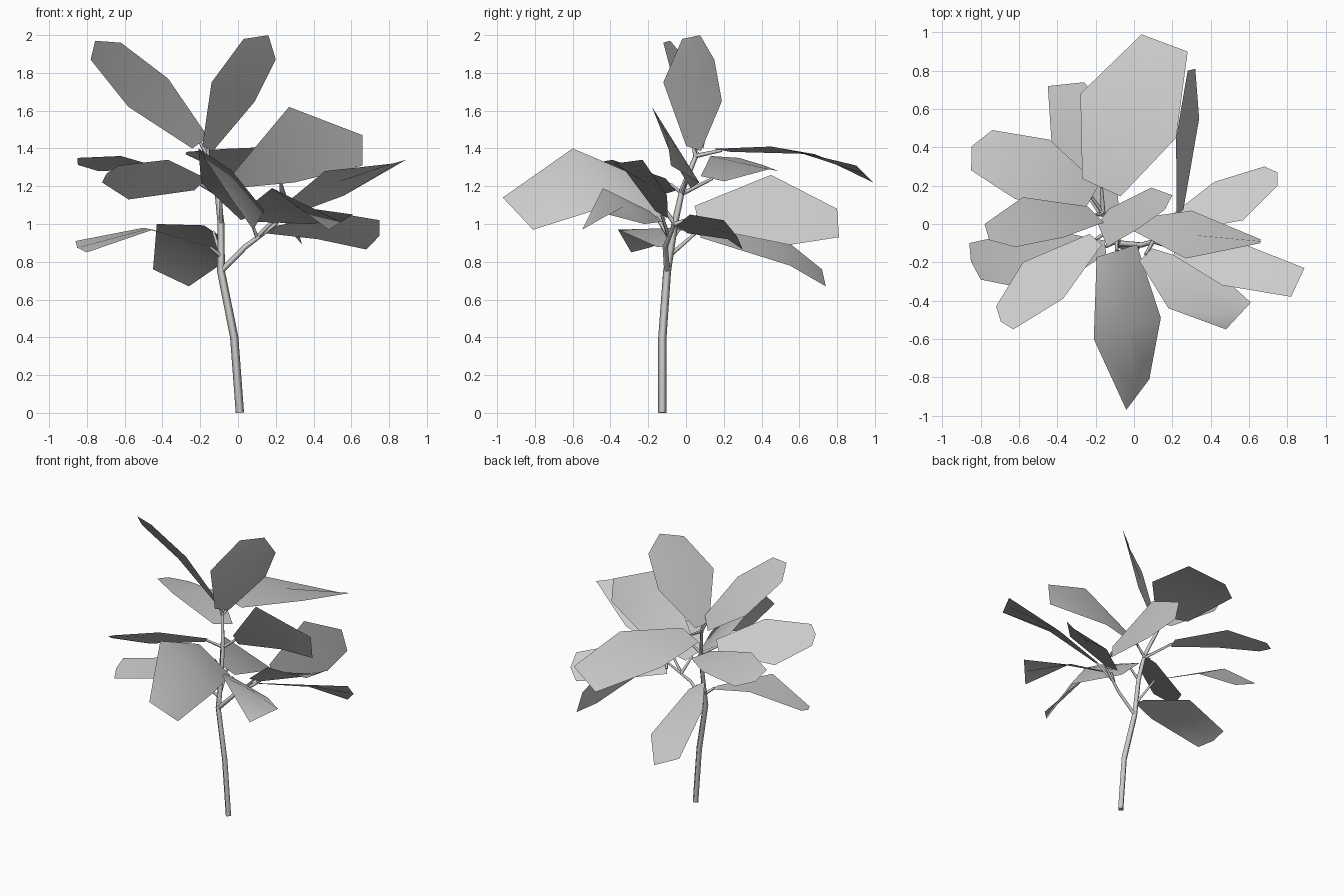
import bpy, bmesh
from mathutils import Vector


def stem(name, points, radii):
    """Thin tapered, capped tube along a path."""
    cu = bpy.data.curves.new(name, 'CURVE')
    cu.dimensions = '3D'
    cu.bevel_depth = 1.0
    cu.bevel_resolution = 0
    cu.use_fill_caps = True
    sp = cu.splines.new('POLY')
    sp.points.add(len(points) - 1)
    for p, co, r in zip(sp.points, points, radii):
        p.co = (*co, 1)
        p.radius = r
    ob = bpy.data.objects.new(name, cu)
    bpy.context.collection.objects.link(ob)


def leaf(name, node, base, left, tip_l, tip_r, right, base_width=0.4, bulge=0.0, lift=0.0):
    """Broad blunt leaf: three rows of three points, plus its stalk from the stem node."""
    b, l, tl, tr, r = map(Vector, (base, left, tip_l, tip_r, right))
    half = (r - l) * base_width / 2
    mid_c, tip_c = (l + r) / 2, (tl + tr) / 2
    tip_c = tip_c + (tip_c - mid_c) * bulge
    mid_c = mid_c + Vector((0, 0, lift))
    rows = [(b - half, b, b + half), (l, mid_c, r), (tl, tip_c, tr)]
    bm = bmesh.new()
    grid = [[bm.verts.new(p) for p in row] for row in rows]
    for i in range(2):
        for j in range(2):
            bm.faces.new((grid[i][j], grid[i][j + 1], grid[i + 1][j + 1], grid[i + 1][j]))
    bmesh.ops.recalc_face_normals(bm, faces=bm.faces)
    for f in bm.faces:
        f.smooth = True
    me = bpy.data.meshes.new(name)
    bm.to_mesh(me)
    bm.free()
    bpy.context.collection.objects.link(bpy.data.objects.new(name, me))
    stem(name + "_stalk", [node, b], [0.012, 0.008])


# Trunk and side branch
stem("trunk", [(0.01, -0.125, 0), (-0.02, -0.125, 0.4), (-0.09, -0.10, 0.75),
               (-0.09, -0.06, 1.0), (-0.11, -0.02, 1.18), (-0.17, 0.06, 1.38)],
     [0.022, 0.022, 0.021, 0.018, 0.015, 0.012])
stem("side_branch", [(-0.09, -0.10, 0.75), (0.04, -0.11, 0.88), (0.2, -0.06, 1.0)],
     [0.016, 0.014, 0.01])

# Crown leaves
top = (-0.16, 0.05, 1.36)
leaf("top_leaf", top, (-0.16, 0.04, 1.40), (-0.14, -0.12, 1.75), (0.03, -0.02, 1.98),
     (0.2, 0.15, 1.87), (0.09, 0.19, 1.65), 0.25, bulge=0.33)
leaf("high_left_leaf", top, (-0.2, 0.05, 1.43), (-0.37, -0.07, 1.77), (-0.62, -0.12, 1.96),
     (-0.78, 0.0, 1.87), (-0.58, 0.14, 1.62), 0.4, bulge=0.25)
leaf("back_leaf", top, (-0.17, 0.19, 1.39), (-0.28, 0.68, 1.37), (0.04, 0.99, 1.22),
     (0.28, 0.9, 1.31), (0.22, 0.45, 1.41))

# Middle leaves
mid = (-0.11, -0.02, 1.16)
leaf("high_right_leaf", mid, (-0.02, 0.0, 1.23), (0.27, -0.18, 1.62), (0.66, -0.1, 1.47),
     (0.66, -0.08, 1.31), (0.3, 0.07, 1.22), 0.2)
leaf("back_left_leaf", mid, (-0.22, 0.14, 1.24), (-0.44, 0.44, 1.29), (-0.74, 0.49, 1.28),
     (-0.85, 0.28, 1.35), (-0.62, 0.13, 1.36), bulge=0.2)
leaf("front_left_leaf", mid, (-0.2, -0.08, 1.21), (-0.58, -0.2, 1.13), (-0.72, -0.43, 1.22),
     (-0.63, -0.55, 1.31), (-0.37, -0.39, 1.34), 0.3, bulge=0.1)
leaf("front_leaf", (-0.09, -0.06, 1.0), (-0.09, -0.14, 1.12), (-0.21, -0.6, 1.4),
     (-0.04, -0.97, 1.14), (0.08, -0.81, 0.97), (0.14, -0.49, 1.07), 0.6, lift=0.05)

# Low leaves on the trunk
low = (-0.09, -0.09, 0.83)
leaf("low_left_leaf", low, (-0.15, -0.12, 0.88), (-0.5, -0.02, 0.98), (-0.86, -0.1, 0.91),
     (-0.8, -0.29, 0.85), (-0.45, -0.36, 0.97), 0.2, bulge=0.06)
leaf("low_back_leaf", low, (-0.13, 0.06, 0.96), (-0.43, 0.42, 1.0), (-0.45, 0.72, 0.76),
     (-0.26, 0.74, 0.67), (-0.1, 0.55, 0.78), 0.3)

# Leaves on the side branch
fork = (0.1, -0.09, 0.93)
leaf("front_right_leaf", fork, (0.06, -0.16, 1.04), (0.18, -0.44, 1.19), (0.48, -0.55, 0.97),
     (0.61, -0.41, 1.05), (0.4, -0.22, 1.0), 0.3)
leaf("right_leaf", fork, (0.22, -0.13, 1.05), (0.56, -0.1, 1.15), (0.89, -0.23, 1.34),
     (0.82, -0.38, 1.32), (0.46, -0.32, 1.28), 0.3)
leaf("low_right_leaf", (0.2, -0.06, 1.0), (0.17, -0.02, 0.97), (0.42, 0.22, 0.92),
     (0.68, 0.3, 0.865), (0.75, 0.2, 1.02), (0.57, 0.02, 1.05), 0.3, bulge=0.15)
leaf("back_right_leaf", (0.2, -0.06, 1.0), (0.24, 0.06, 1.04), (0.22, 0.45, 1.26),
     (0.28, 0.8, 1.08), (0.32, 0.81, 0.93), (0.34, 0.55, 0.89), 0.3)
